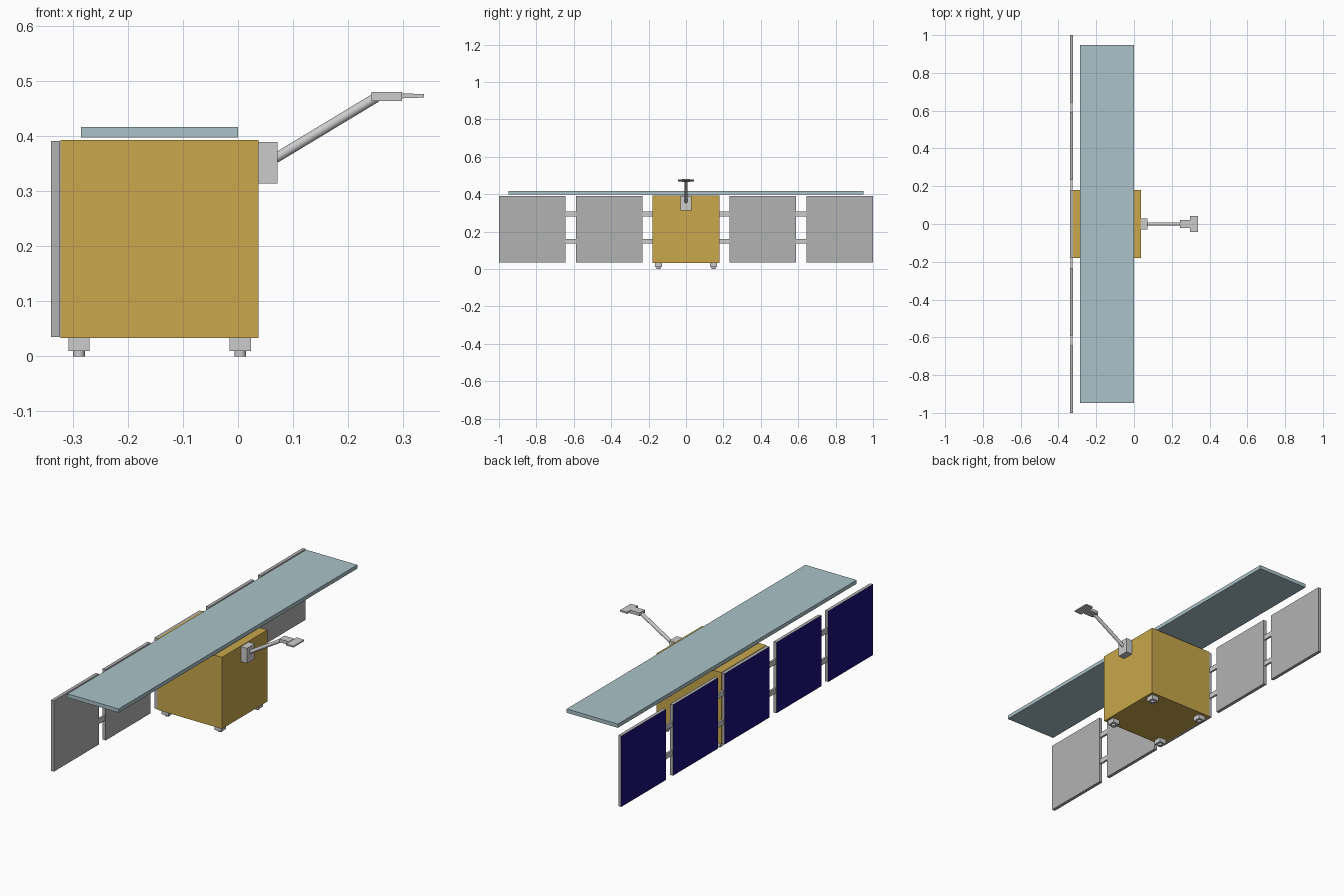
import bpy
from mathutils import Vector

if "Cube" in bpy.data.objects:
    bpy.data.objects.remove(bpy.data.objects["Cube"])


def material(name, color):
    m = bpy.data.materials.new(name)
    m.diffuse_color = color
    m.use_nodes = True
    m.node_tree.nodes["Principled BSDF"].inputs["Base Color"].default_value = m.diffuse_color
    return m


GOLD = material("gold_foil", (0.58, 0.39, 0.07, 1))
PALE = material("pale_blue", (0.40, 0.54, 0.58, 1))
BLUE = material("solar_blue", (0.012, 0.005, 0.20, 1))
GREY = material("plain_grey", (0.45, 0.45, 0.45, 1))


def box(name, x, y, z, mat=None):
    """Box from (min, max) ranges on each axis."""
    center = [(a + b) / 2 for a, b in (x, y, z)]
    bpy.ops.mesh.primitive_cube_add(size=1, location=center)
    o = bpy.context.object
    o.name = name
    o.scale = [b - a for a, b in (x, y, z)]
    bpy.ops.object.transform_apply(location=False, rotation=False, scale=True)
    if mat:
        o.data.materials.append(mat)
    return o


def rod(name, start, end, radius):
    """Smooth cylinder between two points."""
    a, b = Vector(start), Vector(end)
    bpy.ops.mesh.primitive_cylinder_add(vertices=24, radius=radius, depth=(b - a).length,
                                        location=(a + b) / 2)
    o = bpy.context.object
    o.name = name
    o.rotation_euler = (b - a).to_track_quat('Z', 'Y').to_euler()
    bpy.ops.object.shade_smooth_by_angle()
    return o


# Main body and the long flat antenna above it
box("body", (-0.323, 0.037), (-0.18, 0.18), (0.033, 0.393), GOLD)
box("flat_antenna", (-0.285, 0.0), (-0.948, 0.948), (0.398, 0.417), PALE)

# Row of five solar panels, blue on the rear face only
PITCH, HALF = 0.411, 0.178
for i in range(-2, 3):
    c = i * PITCH
    panel = box("solar_panel", (-0.340, -0.3235), (c - HALF, c + HALF), (0.035, 0.391), GREY)
    panel.data.materials.append(BLUE)
    for f in panel.data.polygons:
        if f.normal.x < -0.9:
            f.material_index = 1

# Pairs of straps joining neighbouring panels
for i in range(-2, 2):
    y0 = i * PITCH + HALF
    for z in (0.148, 0.293):
        box("panel_strap", (-0.336, -0.326), (y0 - 0.005, y0 + PITCH - 2 * HALF + 0.005),
            (z - 0.013, z + 0.013))

# Four stepped feet
for x in (-0.289, 0.004):
    for y in (-0.147, 0.147):
        box("foot_block", (x - 0.0195, x + 0.0195), (y - 0.0195, y + 0.0195), (0.010, 0.034))
        rod("foot_peg", (x, y, 0), (x, y, 0.011), 0.0105)

# Sensor arm: mount, boom, head and flat tip
box("arm_mount", (0.036, 0.072), (-0.03, 0.03), (0.314, 0.390))
rod("arm_boom", (0.068, 0, 0.360), (0.252, 0, 0.471), 0.009)
box("arm_head", (0.243, 0.298), (-0.021, 0.021), (0.464, 0.480))
tip = box("arm_tip", (0.297, 0.338), (-0.043, 0.043), (0.469, 0.478))
for v in tip.data.vertices:
    if v.co.x > 0:
        v.co.z *= 0.7
